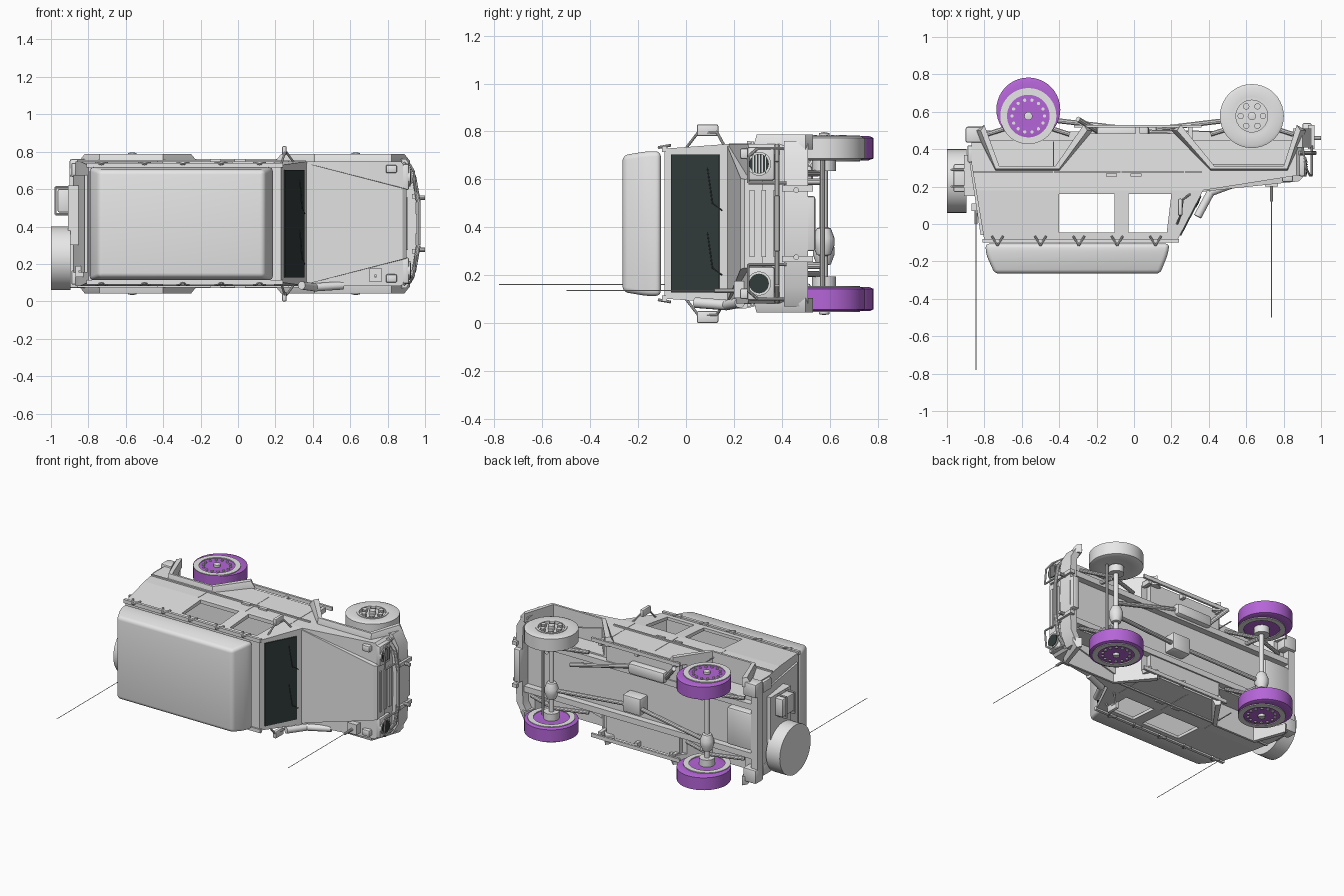
import bpy, bmesh, math
from mathutils import Vector, Matrix

if "Cube" in bpy.data.objects:
    bpy.data.objects.remove(bpy.data.objects["Cube"])

C = 0.415  # centre plane of the vehicle, which lies on its side (roof towards -y)


def material(name, rgb):
    m = bpy.data.materials.new(name)
    m.diffuse_color = (*rgb, 1)
    m.use_nodes = True
    m.node_tree.nodes["Principled BSDF"].inputs["Base Color"].default_value = m.diffuse_color
    return m


GREY = material("body_grey", (0.8, 0.8, 0.8))
DARK = material("dark_glass", (0.032, 0.046, 0.044))
PURPLE = material("purple_tyre", (0.46, 0.13, 0.68))


def finish(name, bm, mat=GREY, bevel=0, segments=2):
    bmesh.ops.remove_doubles(bm, verts=bm.verts, dist=1e-5)
    bmesh.ops.recalc_face_normals(bm, faces=bm.faces)
    if bevel:
        bmesh.ops.bevel(bm, geom=bm.edges[:], offset=bevel, segments=segments,
                        affect='EDGES', profile=0.5)
    me = bpy.data.meshes.new(name)
    bm.to_mesh(me)
    bm.free()
    me.materials.append(mat)
    ob = bpy.data.objects.new(name, me)
    bpy.context.collection.objects.link(ob)
    return ob


def loft(name, rings, mat=GREY, bevel=0, segments=2):
    """Bridge equal rings of points and cap both ends."""
    bm = bmesh.new()
    vs = [[bm.verts.new(p) for p in r] for r in rings]
    n = len(vs[0])
    for a, b in zip(vs, vs[1:]):
        for i in range(n):
            bm.faces.new((a[i], a[(i + 1) % n], b[(i + 1) % n], b[i]))
    bm.faces.new(vs[0])
    bm.faces.new(vs[-1])
    return finish(name, bm, mat, bevel, segments)


def box(name, x, y, z, mat=GREY, bevel=0):
    ring = lambda zz: [(x[0], y[0], zz), (x[1], y[0], zz), (x[1], y[1], zz), (x[0], y[1], zz)]
    return loft(name, [ring(z[0]), ring(z[1])], mat, bevel)


def prism(name, pts, z0, z1, mat=GREY):
    return loft(name, [[(x, y, z) for x, y in pts] for z in (z0, z1)], mat)


def tapered(name, pts, half):
    """Side profile whose half width depends on the height."""
    return loft(name, [[(x, y, C + s * half(y)) for x, y in pts] for s in (-1, 1)])


def tube(name, pts, r, mat=GREY, n=10):
    """Straight round rods joined along a path."""
    bm = bmesh.new()
    for a, b in zip(pts, pts[1:]):
        a, b = Vector(a), Vector(b)
        rot = (b - a).to_track_quat('Z', 'Y').to_matrix().to_4x4()
        bmesh.ops.create_cone(bm, cap_ends=True, segments=n, radius1=r, radius2=r,
                              depth=(b - a).length, matrix=Matrix.Translation((a + b) / 2) @ rot)
    return finish(name, bm, mat)


def lathe(name, x, y, side, prof, mat=GREY, n=40, closed=False):
    """Spin (radius, distance from centre plane) points around a z axis."""
    bm = bmesh.new()
    turn = [2 * math.pi * i / n for i in range(n)]
    rings = [[bm.verts.new((x + r * math.cos(a), y + r * math.sin(a), C + side * d))
              for r, d in prof] for a in turn]
    m = len(prof)
    for i in range(n):
        a, b = rings[i], rings[(i + 1) % n]
        for j in range(m if closed else m - 1):
            k = (j + 1) % m
            bm.faces.new((a[j], a[k], b[k], b[j]))
    return finish(name, bm, mat)


def cut(ob, cutters):
    for c in cutters:
        mod = ob.modifiers.new("cut", 'BOOLEAN')
        mod.operation, mod.solver, mod.object = 'DIFFERENCE', 'EXACT', c
        bpy.context.view_layer.objects.active = ob
        bpy.ops.object.modifier_apply(modifier=mod.name)


# Cabin and lower body, hollowed out, with open windows, wheel wells and clipped nose corners
width = lambda y: 0.333 - 0.02 * (0.18 - y) / 0.27
cabin = tapered("cabin", [(-.80, -.09), (.23, -.09), (.37, .18), (-.845, .18)], width)
lower = prism("lower_body", [(-.845, .18), (.37, .18), (.89, .262), (.90, .45),
                             (-.87, .45), (-.87, .33)], C - .333, C + .333)
cavity = tapered("cavity", [(-.77, -.07), (.20, -.07), (.335, .18), (.335, .28), (-.80, .28)],
                 lambda y: width(min(y, .18)) - .02)
windows = [prism("window_cut", [(a, -.045), (b, -.045), (c, .16), (a, .16)], -1, 2)
           for a, b, c in ((-.40, -.105, -.105), (-.03, .175, .20))]
arches = [[(-.80, .53), (-.72, .31), (-.42, .31), (-.27, .53)],
          [(.25, .53), (.43, .31), (.80, .31), (.87, .53)]]
wells = [prism("well_cut", a, C + s * .2, C + s * .5) for a in arches for s in (-1, 1)]
corners = [loft("corner_cut", [[(.86, y, C + s * .34), (.92, y, C + s * .29), (.95, y, C + s * .4)]
                               for y in (0, .7)]) for s in (-1, 1)]
cut(cabin, [cavity] + windows)
cut(lower, [cavity] + wells + corners)
for c in [cavity] + windows + wells + corners:
    bpy.data.objects.remove(c)

# Hood, front grille, windscreen and wipers
loft("hood", [[(x, y, C - w), (x, y, C + w), (x, .32, C + w + .005), (x, .32, C - w - .005)]
              for x, y, w in ((.36, .172, .325), (.88, .228, .19), (.90, .245, .185))])
screen_x = lambda y: .23 + .14 * (y + .09) / .27
prism("windscreen", [(screen_x(-.06), -.06), (screen_x(.14), .14),
                     (screen_x(.14) + .007, .138), (screen_x(-.06) + .007, -.062)],
      C - .288, C + .288, DARK)
for z in (.20, .47):
    tube("wiper", [(.358, .15, z), (.342, .11, z + .03), (.33, .09, z + .18)], .003, DARK)
for y in (.265, .315, .365):
    box("grille_bar", (.895, .908), (y, y + .02), (C - .14, C + .14))

# Roof with rounded edges, drip rails and clips
loft("roof", [[(x0, y, C - w), (x1, y, C - w), (x1, y, C + w), (x0, y, C + w)]
              for x0, x1, y, w in ((-.795, .19, -.105, .302), (-.79, .18, -.165, .302),
                                   (-.745, .14, -.265, .285))], bevel=.022, segments=4)
for s in (-1, 1):
    box("drip_rail", (-.81, .24), (-.10, -.08), sorted((C + s * .30, C + s * .325)))
    for x in (-.73, -.50, -.295, -.09, .115):
        for dx in (-.03, .03):
            tube("roof_clip", [(x, -.115, C + s * .318), (x + dx, -.065, C + s * .327)], .006)

for s in (-1, 1):
    side = lambda a, b: sorted((C + s * a, C + s * b))
    # Wheel arch flares, narrowing at their ends
    for (ax, ay), (bx, by), (cx, cy), (dx, dy) in arches:
        loft("arch_flare", [[(ax - .05 + e, ay - .03, z), (bx - .02, by - .025 + e / 3, z),
                             (cx + .02, cy - .025 + e / 3, z), (dx + .05 - e, dy - .03, z),
                             (dx, dy, z), (cx, cy, z), (bx, by, z), (ax, ay, z)]
                            for e, z in ((0, C + s * .31), (0, C + s * .335), (.03, C + s * .372))])
    # Floor plates, side steps, belt trim, door seams and handles
    box("floor_plate", (-.29, .27), (.44, .485), side(.15, .333))
    box("side_step", (-.32, .36), (.515, .53), side(.32, .345))
    for x in (-.27, .02, .30):
        box("step_bracket", (x - .012, x + .012), (.44, .52), side(.30, .333))
    box("belt_trim", (-.86, .36), (.272, .284), side(.33, .342))
    for x in (-.43, -.07, .27):
        box("door_seam", (x - .003, x + .003), (.18, .44), side(.33, .335))
    for x in (-.11, .02):
        box("door_handle", (x - .04, x + .02), (.255, .27), side(.33, .345))
    # Headlights, indicators, hooks and lamp guards
    z = C + s * .25
    box("headlight_frame", (.88, .915), (.255, .37), (z - .07, z + .07), bevel=.01)
    tube("headlight_ring", [(.90, .305, z), (.922, .305, z)], .05, n=28)
    tube("headlight_lens", [(.90, .305, z), (.926, .305, z)], .041, DARK, 28)
    if s > 0:
        for i in range(5):
            box("lamp_slat", (.92, .93), (.277 + i * .013, .283 + i * .013), (z - .038, z + .038))
    tube("lamp_guard", [(.95, .42, C + s * .17), (.95, .26, C + s * .17), (.94, .26, C + s * .28),
                        (.92, .30, C + s * .315), (.90, .42, C + s * .315)], .006)
    box("indicator", (.79, .85), (.225, .27), side(.27, .315), bevel=.01)
    tube("tow_hook", [(.94, .46, C + s * .14), (1.0, .46, C + s * .14)], .012)
    box("bumper_bracket", (.93, .965), (.40, .53), side(.135, .16))
    # Door mirrors
    box("mirror", (.235, .26), (.045, .135), side(.365, .415), bevel=.008)
    tube("mirror_arm", [(.30, .16, C + s * .325), (.26, .13, C + s * .38),
                        (.25, .05, C + s * .38), (.23, .0, C + s * .315)], .006)
    # Rear corner bumpers and lamps
    box("rear_bumper_corner", (-.90, -.80), (.435, .52), side(.25, .345), bevel=.01)
    box("tail_lamp", (-.89, -.86), (.33, .42), side(.25, .325), bevel=.006)
    # Frame rails and leaf springs
    box("frame_rail", (-.87, .90), (.44, .495), side(.15, .19))
    for x in (-.565, .63):
        tube("leaf_spring", [(x - .22, .48, C + s * .21), (x, .55, C + s * .21),
                             (x + .22, .48, C + s * .21)], .013)

# Front bumper with curved guard bar, and rear crossbar
loft("front_bumper", [[(x - .05, .41, z), (x, .41, z), (x, .51, z), (x - .05, .51, z)]
                      for x, z in ((.90, .07), (.945, .15), (.955, .415), (.945, .68), (.90, .76))])
tube("guard_bar", [(.88, .38, .09), (.94, .38, .16), (.965, .38, .30),
                   (.965, .38, .53), (.94, .38, .67), (.88, .38, .74)], .012)
box("winch", (.90, .95), (.44, .54), (.30, .53), bevel=.01)
box("rear_crossbar", (-.90, -.85), (.44, .50), (.12, .71))

# Tailgate, spare wheel on its carrier and fuel can box
prism("tailgate", [(-.82, -.06), (-.80, -.06), (-.86, .42), (-.883, .42), (-.878, .32)],
      C - .26, C + .26)
box("carrier", (-.91, -.85), (.15, .37), (.30, .62))
box("can_box", (-.965, -.87), (.17, .32), (.475, .60), bevel=.01)
for y in (.20, .29):
    tube("can_frame", [(-.87, y, .465), (-.975, y, .465), (-.975, y, .61), (-.87, y, .61)], .006)
tube("spare_wheel", [(-1, .23, .23), (-.895, .23, .23)], .17, n=40)

# Road wheels: three purple, one plain
for x, s, dy, mat in ((.63, 1, 0, GREY), (.63, -1, 0, PURPLE), (-.565, 1, .035, PURPLE),
                      (-.565, -1, .035, PURPLE)):
    y, plain = .577, mat == GREY
    lathe("tyre", x, y + dy, s, [(0, .285 if plain else .268), (.10, .268), (.15, .264),
                                 (.171, .272), (.171, .358), (.155, .365), (.10, .362),
                                 (.095, .345 if plain else .362), (0, .35 if plain else .362)], mat)
    if plain:
        lathe("rim", x, y, s, [(.085, .345), (.10, .345), (.10, .366), (.085, .366)], closed=True)
    for d in () if plain else (.260, .363):
        lathe("wheel_ring", x, y, s, [(.114, d), (.15, d), (.15, d + .006), (.114, d + .006)],
              closed=True)
    count, rad, size = (6, .06, .017) if plain else (14, .087, .009)
    for i in range(count):
        a = 2 * math.pi * i / count
        lathe("wheel_stud", x + rad * math.cos(a), y + rad * math.sin(a), s,
              [(0, .34), (size, .34), (size, .37), (0, .37)], n=10)
    lathe("hub", x, y, s, [(0, .22), (.05, .22), (.05, .268), (.022, .27), (.022, .378), (0, .382)], n=20)

# Axles, differentials, drive shafts and underside parts
for x, z in ((.63, .34), (-.565, .30)):
    tube("axle", [(x, .575, .13), (x, .575, .70)], .017, n=16)
    lathe("differential", x, .575, 1, [(0, z - C - .065), (.03, z - C - .055), (.045, z - C - .015),
                                       (.045, z - C + .015), (.03, z - C + .055),
                                       (0, z - C + .065)], n=20)
    tube("drive_shaft", [(x, .57, z), (.05, .50, .36)], .014)
    for zz in (.24, .59):
        tube("damper", [(x + .04, .575, zz), (x + .07, .40, zz)], .014)
tube("steering_rod", [(.70, .57, .15), (.70, .57, .68)], .01)
box("gearbox", (-.02, .12), (.42, .53), (.31, .43), bevel=.012)
box("muffler", (-.20, .08), (.45, .53), (.58, .66), bevel=.02)
tube("exhaust_pipe", [(.55, .48, .50), (.08, .49, .62), (-.20, .50, .62), (-.30, .56, .73)], .015)
box("fuel_tank", (-.86, -.66), (.42, .50), (.28, .54), bevel=.015)

# Raised air intake on the far side, and two whip aerials
tube("air_intake", [(.56, .225, .085), (.41, .17, .075), (.34, .04, .085)], .022, n=14)
box("aerial_plate", (.70, .77), (.20, .25), (.105, .175))
box("rear_aerial_bracket", (-.87, -.80), (.07, .11), (.13, .19))
for x, y, z, tip in ((.735, .21, .135, -.50), (-.845, .09, .16, -.78)):
    tube("aerial_base", [(x, y, z), (x, y - .09, z)], .009)
    tube("whip_aerial", [(x, y, z), (x, tip, z)], .002, n=6)

bpy.ops.object.select_all(action='SELECT')
bpy.context.view_layer.objects.active = cabin
bpy.ops.object.shade_smooth_by_angle(angle=math.radians(32))
